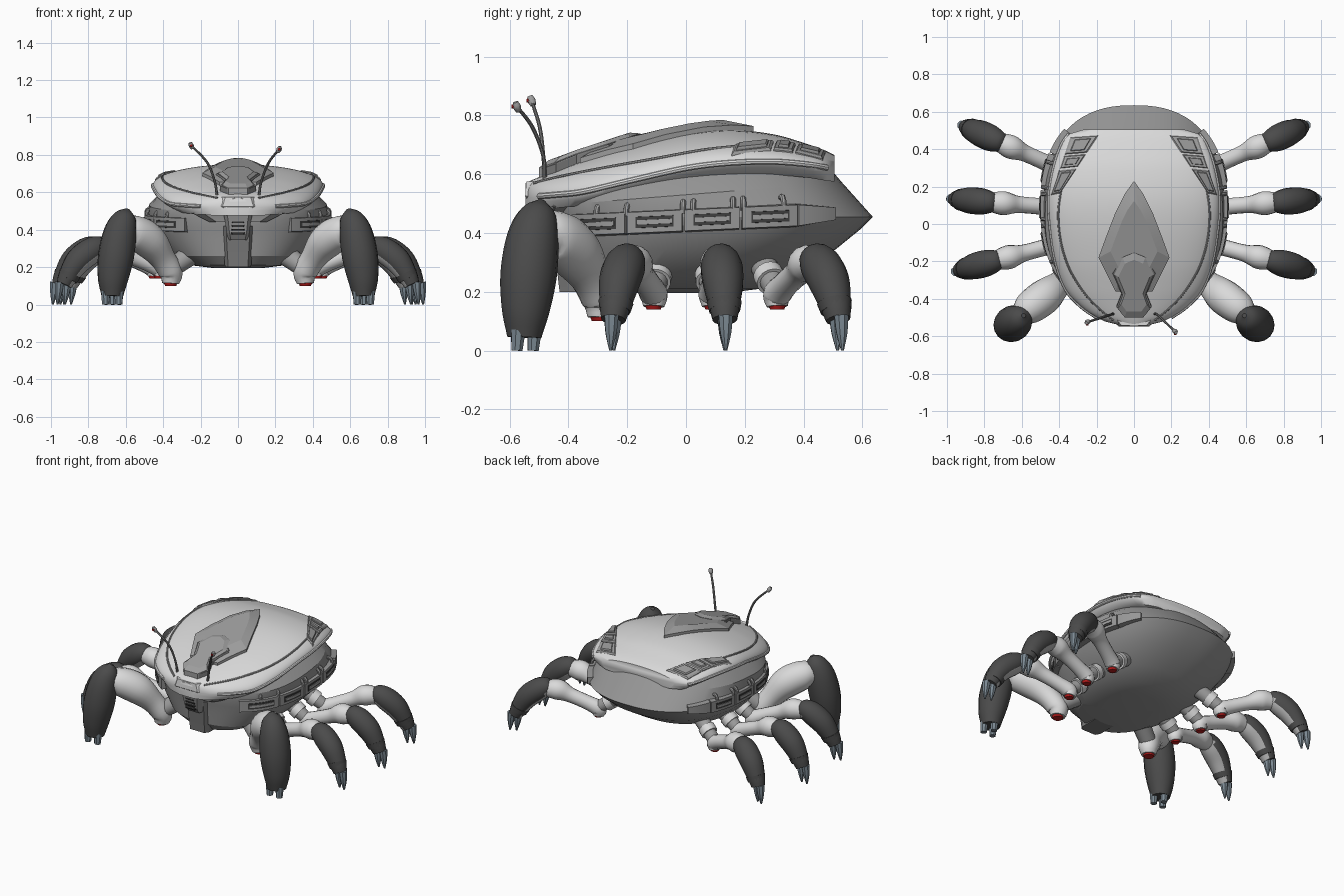
import bpy, bmesh, math
from mathutils import Vector

if "Cube" in bpy.data.objects:
    bpy.data.objects.remove(bpy.data.objects["Cube"])


def material(name, *c):
    m = bpy.data.materials.new(name)
    m.diffuse_color = (*c, 1)
    m.use_nodes = True
    m.node_tree.nodes["Principled BSDF"].inputs["Base Color"].default_value = m.diffuse_color
    return m


LIGHT = material("light_grey", .70, .70, .70)
HULL = material("hull_grey", .31, .31, .31)
PLATE = material("plate_grey", .34, .34, .34)
TRIM = material("trim_grey", .20, .20, .20)
DARK = material("dark_leg_grey", .07, .07, .07)
INNER = material("inner_leg_grey", .45, .45, .45)
CLAW = material("claw_blue_grey", .20, .25, .29)
RED = material("red", .48, .012, .012)
VENT = material("vent_black", .05, .05, .05)


def loft(name, rings, mat, angle=35, cap=True):
    """Skin a list of closed point rings into one object."""
    bm = bmesh.new()
    vs = [[bm.verts.new(p) for p in r] for r in rings]
    n = len(rings[0])
    for a, b in zip(vs, vs[1:]):
        for i in range(n):
            j = (i + 1) % n
            bm.faces.new((a[i], a[j], b[j], b[i]))
    if cap:
        bm.faces.new(vs[0])
        bm.faces.new(vs[-1])
    bmesh.ops.recalc_face_normals(bm, faces=bm.faces)
    me = bpy.data.meshes.new(name)
    bm.to_mesh(me)
    bm.free()
    me.materials.append(mat)
    me.shade_smooth()
    me.set_sharp_from_angle(angle=math.radians(angle))
    ob = bpy.data.objects.new(name, me)
    bpy.context.collection.objects.link(ob)
    return ob


def spline(keys, t):
    """Smooth interpolation of (t, value...) keys."""
    t = min(max(t, keys[0][0]), keys[-1][0])
    k = next(i for i in range(len(keys) - 1) if t <= keys[i + 1][0])
    a, b = keys[k], keys[k + 1]
    p, q = keys[max(k - 1, 0)], keys[min(k + 2, len(keys) - 1)]
    h = b[0] - a[0]
    u = (t - a[0]) / h
    out = []
    for c in range(1, len(a)):
        ma = (b[c] - p[c]) / (b[0] - p[0]) * h
        mb = (q[c] - a[c]) / (q[0] - a[0]) * h
        out.append((2*u**3 - 3*u*u + 1) * a[c] + (u**3 - 2*u*u + u) * ma
                   + (3*u*u - 2*u**3) * b[c] + (u**3 - u*u) * mb)
    return out


def tube(name, pts, mat, s=1, sides=16, steps=5):
    """Round tube through (x, y, z, radius) points; s=-1 mirrors it."""
    keys = [(i, *p) for i, p in enumerate(pts)]
    n = (len(pts) - 1) * steps
    smp = [spline(keys, i / steps) for i in range(n + 1)]
    ctr = [Vector(p[:3]) for p in smp]
    rings, side = [], Vector((.31, .95, .05))
    for i, c in enumerate(ctr):
        d = (ctr[min(i + 1, n)] - ctr[max(i - 1, 0)]).normalized()
        side = (side - d * side.dot(d)).normalized()
        up = d.cross(side)
        ring = []
        for k in range(sides):
            a = math.tau * k / sides
            v = c + smp[i][3] * (math.cos(a) * side + math.sin(a) * up)
            ring.append((v.x * s, v.y, v.z))
        rings.append(ring)
    return loft(name, rings, mat)


# Lower hull: stacked superellipse outlines, tilted near the top
def outline(hw, yf, yb, z, tilt=0, n=72):
    pts = []
    for i in range(n):
        a = math.tau * i / n
        c, d = math.cos(a), math.sin(a)
        x = hw * math.copysign(abs(c) ** (2 / 2.4), c)
        y = (yf + yb) / 2 + (yb - yf) / 2 * math.copysign(abs(d) ** (2 / 2.4), d)
        pts.append((x, y, z + tilt * y))
    return pts


loft("hull", [outline(*r) for r in (
    (.14, -.25, .14, .196), (.25, -.38, .25, .21), (.35, -.42, .37, .26),
    (.43, -.43, .51, .345), (.468, -.44, .59, .41), (.485, -.45, .635, .455),
    (.475, -.45, .53, .53, .08), (.43, -.46, .49, .575, .09), (.395, -.45, .47, .605, .08))], HULL, 22)

# Upper shell: arched sections along y, keys are (y, half width, edge z, top z)
SHELL = [(-.545, .06, .52, .57), (-.53, .13, .52, .577), (-.5, .20, .525, .59), (-.44, .285, .53, .612),
         (-.35, .365, .54, .645), (-.2, .42, .575, .693), (0, .45, .62, .737),
         (.15, .455, .638, .75), (.3, .43, .642, .735), (.42, .39, .632, .70),
         (.48, .35, .622, .678), (.505, .27, .62, .665)]


def shell_z(x, y):
    hw, e, t = spline(SHELL, y)
    return e + (t - e) * math.sqrt(max(0, 1 - (x / hw) ** 2))


rings = []
for i in range(45):
    y = -.545 + 1.05 * i / 44
    hw, e, t = spline(SHELL, y)
    arc = [(hw * math.cos(math.pi * k / 32), y, e + (t - e) * math.sin(math.pi * k / 32)) for k in range(33)]
    rings.append(arc + [(-.97 * hw, y, e - .02), (-.86 * hw, y, e - .045), (.86 * hw, y, e - .045), (.97 * hw, y, e - .02)])
loft("shell", rings, LIGHT, 40)


# Plates that follow the shell surface
def plate(name, poly, mat, lift, mid, inset, s=1):
    cx = sum(p[0] for p in poly) / len(poly)
    cy = sum(p[1] for p in poly) / len(poly)
    def ring(k, h):
        q = [(cx + (x - cx) * k, cy + (y - cy) * k) for x, y in poly]
        return [(x * s, y, shell_z(x, y) + h) for x, y in q]
    return loft(name, [ring(1, -.03), ring(1, mid), ring(inset, lift)], mat, 12)


def mirrored(half):
    return half + [(-x, y) for x, y in reversed(half) if x > 0]


plate("spine_plate", mirrored([(0, .23), (.05, .16), (.10, .06), (.15, -.07), (.19, -.18), (.145, -.27), (.10, -.36)]),
      PLATE, .035, .018, .66)
head = [(0, -.155), (.06, -.18), (.105, -.27), (.06, -.38), (.085, -.45), (.05, -.50)]
plate("head_plate_trim", mirrored([(x * 1.12, y + .008) for x, y in head]), TRIM, .032, .028, .96)
plate("head_plate", mirrored(head), PLATE, .046, .034, .8)

for s in (1, -1):
    # Rear shell panels and the groove line running forward from them
    for a, b in ((0, .30), (.33, .54), (.57, 1)):
        def at(f, o):
            return (.19 + .205 * f + o * (.15 - .10 * f), .475 - .31 * f - o * .01)
        plate("shell_panel", [at(a, 0), at(b, 0), at(b, 1), at(a, 1)], PLATE, .010, .005, .88, s)
        plate("shell_panel_inset", [at(a + .05, .2), at(b - .05, .2), at(b - .05, .8), at(a + .05, .8)], HULL, .016, .012, .9, s)
    line = [(.39, .18), (.405, .05), (.39, -.1), (.345, -.24), (.265, -.37), (.19, -.45), (.11, -.515)]
    tube("shell_groove", [(x, y, shell_z(x, y), .006) for x, y in line], PLATE, s, 8)
    tube("shell_rim", [(spline(SHELL, y)[0], y, spline(SHELL, y)[1], .010)
                       for y in (-.5, -.44, -.35, -.2, 0, .15, .3, .42, .48)], LIGHT, s, 8)

    # Side belt with vents and small hoses
    def belt(y, off, z):
        def hx(v):
            return .485 * (1 - abs((v - .0925) / .5425) ** 2.4) ** (1 / 2.4)
        n = Vector((1, -(hx(y + .01) - hx(y - .01)) / .02)).normalized()
        return ((hx(y) + off * n.x) * s, y + off * n.y, .443 + .045 * y + z)

    def strip(name, y0, y1, lo, hi, h, mat, h1=None):
        rr = []
        for i in range(9):
            y = y0 + (y1 - y0) * i / 8
            k = h + ((h1 or h) - h) * i / 8
            rr.append([belt(y, lo, -k), belt(y, hi, -k * .85), belt(y, hi, k * .85), belt(y, lo, k)])
        loft(name, rr, mat, 25)

    for y0 in (-.385, -.195, -.003, .19):
        strip("belt_panel", y0, y0 + .183, -.04, .016, .042, HULL)
        strip("belt_vent", y0 + .03, y0 + .155, 0, .019, .022, VENT)
        strip("vent_slat", y0 + .035, y0 + .15, 0, .023, .009, PLATE)
    strip("belt_tail", .378, .50, -.04, .014, .042, HULL, .025)
    for y in (-.3, -.2, -.01, .025, .16, .195, .33):
        tube("belt_hose", [(*belt(y, o, z), .010) for o, z in
             ((.006, .025), (.006, .05), (-.012, .065), (-.04, .055))], PLATE, 1, 8, 3)

    # Antenna: the two sides lean differently
    tip = (.22, -.575, .83) if s > 0 else (.25, -.525, .85)
    tube("antenna", [(.11, -.48, .57, .008), (.125, -.485, .66, .007), (.165, (tip[1] - .48) / 2 + .005, .76, .007),
                     (*tip, .006)], TRIM, s, 8)
    tube("antenna_tip", [(tip[0] - .008, tip[1] + .006, tip[2] - .015, .010), (*tip, .014),
                         (tip[0] + .005, tip[1] - .005, tip[2] + .015, .009)], PLATE, s, 10, 3)
    tube("antenna_light", [(tip[0], tip[1] - .010, tip[2], .008), (tip[0], tip[1] - .018, tip[2], .006)], RED, s, 8, 1)

    # Dark lower leg with a lighter face turned in towards the body
    def lower_leg(name, pts, inward):
        ob = tube(name, pts, DARK, s)
        ob.data.materials.append(INNER)
        d = Vector((inward[0] * s, *inward[1:])).normalized()
        for f in ob.data.polygons:
            f.material_index = int(f.normal.dot(d) > .55)

    # Front leg
    tube("front_leg_socket", [(.22, -.22, .29, .06), (.36, -.29, .19, .05)], PLATE, s)
    tube("front_leg_upper", [(.36, -.29, .112, .045), (.36, -.29, .17, .064), (.405, -.325, .25, .07),
                             (.475, -.385, .34, .094), (.56, -.45, .39, .088), (.61, -.49, .39, .06)], LIGHT, s)
    tube("front_leg_red_cap", [(.36, -.29, .12, .038), (.36, -.29, .10, .030)], RED, s, 16, 1)
    tube("front_leg_lower", [(.59, -.49, .51, .012), (.603, -.50, .47, .06), (.63, -.52, .385, .088),
                             (.652, -.535, .26, .096), (.668, -.545, .14, .082), (.672, -.55, .045, .058)], DARK, s)
    for dx, dy in ((-.035, -.02), (.035, -.02), (0, .035)):
        tube("front_leg_claw", [(.672 + dx, -.55 + dy, .07, .026), (.673 + dx, -.555 + dy, 0, .020)], CLAW, s, 8, 1)

    # Three walking legs: joint and toe position in plan, heights by fraction
    for leg, (jx, jy, tx, ty) in (("second_leg", (.42, -.11, .96, -.255)), ("third_leg", (.45, .09, .985, .135)),
                                  ("rear_leg", (.43, .31, .925, .53))):
        def along(rows):
            return [(jx + (tx - jx) * f, jy + (ty - jy) * f, z, r) for f, z, r in rows]
        tube(leg + "_socket", [(jx - .17, jy * .8, .32, .05), (jx, jy, .20, .038)], PLATE, s)
        tube(leg + "_collar", [(jx - .085, jy * .9, .26, .052), (jx - .05, jy * .94, .235, .052)], LIGHT, s, 16, 1)
        tube(leg + "_upper", along([(0, .15, .036), (0, .19, .048), (.13, .225, .044), (.32, .265, .046),
                                    (.46, .295, .064), (.60, .295, .05)]), LIGHT, s)
        tube(leg + "_red_cap", along([(0, .155, .030), (0, .14, .024)]), RED, s, 16, 1)
        lower_leg(leg + "_lower", along([(.52, .33, .02), (.56, .318, .050), (.67, .290, .070), (.80, .235, .070),
                                         (.90, .155, .054), (.945, .105, .042)]), (jx - tx, jy - ty, -.35))
        tube(leg + "_cuff", along([(.885, .165, .060), (.91, .135, .053)]), DARK, s, 16, 1)
        for f in (.925, 1.0):
            tube(leg + "_claw", along([(f - .01, .12, .026), (f, .06, .02), (f + .01, 0, .005)]), CLAW, s, 8, 3)


# Front: chin, brow, snout, lip and nose vent as blocks (half width, y front, z)
def block(name, rows, yb, mat):
    loft(name, [[(w, yb, z), (w, yf + .03, z), (w * .75, yf, z), (-w * .75, yf, z), (-w, yf + .03, z), (-w, yb, z)]
                for w, yf, z in rows], mat, 20)


block("chin", [(.07, -.43, .20), (.08, -.445, .33), (.085, -.46, .42)], -.25, TRIM)
block("brow", [(.15, -.47, .44), (.25, -.48, .49), (.22, -.50, .535)], -.25, PLATE)
block("snout", [(.05, -.47, .345), (.06, -.495, .38), (.07, -.51, .45), (.085, -.53, .51)], -.3, PLATE)
block("lip", [(.09, -.53, .50), (.11, -.547, .525), (.09, -.543, .575)], -.4, LIGHT)
for z in (.375, .395, .415, .435):
    block("nose_vent", [(.04, -.508, z), (.042, -.512, z + .01)], -.45, VENT)
